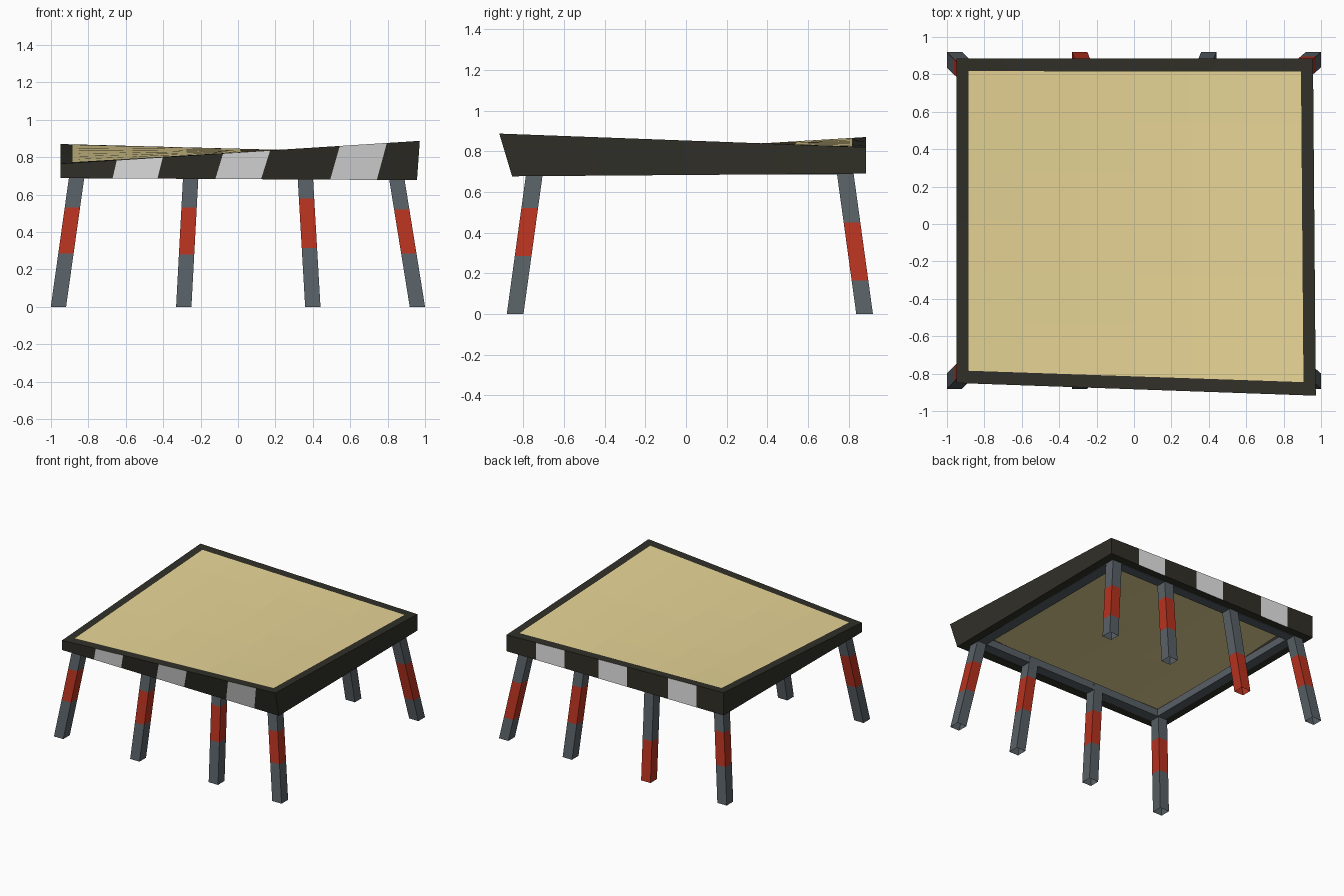
import bpy, bmesh
from mathutils import Vector

if "Cube" in bpy.data.objects:
    bpy.data.objects.remove(bpy.data.objects["Cube"])


def material(name, rgb):
    m = bpy.data.materials.new(name)
    m.diffuse_color = (*rgb, 1)
    m.use_nodes = True
    m.node_tree.nodes["Principled BSDF"].inputs["Base Color"].default_value = m.diffuse_color
    return m


TAN = material("tan canvas", (0.80, 0.665, 0.305))
DARK = material("dark rim", (0.030, 0.029, 0.021))
WHITE = material("pale grey stripe", (0.80, 0.80, 0.80))
RED = material("red band", (0.47, 0.032, 0.014))
SLATE = material("slate metal", (0.098, 0.117, 0.132))


def make(name, bm, mats):
    bmesh.ops.recalc_face_normals(bm, faces=bm.faces)
    me = bpy.data.meshes.new(name)
    bm.to_mesh(me)
    bm.free()
    for m in mats:
        me.materials.append(m)
    ob = bpy.data.objects.new(name, me)
    bpy.context.collection.objects.link(ob)
    return ob


# Corners in order: front left, front right, back right, back left
TOP = [Vector(p) for p in ((-.95, -.85, .765), (.972, -.918, .887), (.957, .885, .82), (-.95, .885, .870))]
BOT = [Vector(p) for p in ((-.95, -.85, .688), (.957, -.855, .677), (.957, .885, .69), (-.95, .885, .69))]
MU, MV = 0.034, 0.039  # rim width as a share of the side


def patch(c, u, v):
    return c[0].lerp(c[1], u).lerp(c[3].lerp(c[2], u), v)


def side_uv(side, t):
    return ((t, 0), (1, t), (1 - t, 1), (0, 1 - t))[side]


def inset(u, v):
    return MU + (1 - 2 * MU) * u, MV + (1 - 2 * MV) * v


# Twisted rim with slanted stripes on the front and stripes on the back
def share(xs):
    return [(x + .95) / 1.91 for x in xs]


front_bot = share((-.67, -.43, -.12, .125, .495, .745))
front_top = share((-.65, -.405, -.085, .165, .535, .785))
back = [1 - s for s in share((.70, .45, .15, -.10, -.46, -.71))]
plain = [.25, .5, .75]
sides = [(front_bot, front_top), (plain, plain), (back, back), (plain, plain)]

bm = bmesh.new()
loops, stripe = [], []
for s, (bots, tops) in enumerate(sides):
    for i, (tb, tt) in enumerate(zip([0] + bots, [0] + tops)):
        ub, ut = side_uv(s, tb), side_uv(s, tt)
        pts = (patch(BOT, *ub), patch(TOP, *ut), patch(TOP, *inset(*ut)), patch(BOT, *inset(*ub)))
        loops.append([bm.verts.new(p) for p in pts])
        stripe.append(s in (0, 2) and i % 2 == 1)
for i, a in enumerate(loops):
    b = loops[(i + 1) % len(loops)]
    for k in range(4):
        f = bm.faces.new((a[k], b[k], b[(k + 1) % 4], a[(k + 1) % 4]))
        f.material_index = int(k == 0 and stripe[i])
make("striped_rim", bm, [DARK, WHITE])

# Canvas sheet stretched inside the rim, flush with its top
N = 6
bm = bmesh.new()
grid = [[bm.verts.new(patch(TOP, *inset(i / N, j / N))) for i in range(N + 1)] for j in range(N + 1)]
for j in range(N):
    for i in range(N):
        bm.faces.new((grid[j][i], grid[j][i + 1], grid[j + 1][i + 1], grid[j + 1][i]))
sheet = make("canvas_sheet", bm, [TAN])
sol = sheet.modifiers.new("thickness", 'SOLIDIFY')
sol.thickness = 0.02
sol.offset = -1

# Square rail ring under the sheet
bm = bmesh.new()
outer = ((-.887, -.787), (.89, -.787), (.89, .822), (-.887, .822))
inner = ((-.815, -.705), (.805, -.705), (.805, .742), (-.815, .742))
prof = [[bm.verts.new((*p, z)) for p, z in ((o, .686), (o, .745), (n, .745), (n, .686))]
        for o, n in zip(outer, inner)]
for i in range(4):
    a, b = prof[i], prof[(i + 1) % 4]
    for k in range(4):
        bm.faces.new((a[k], b[k], b[(k + 1) % 4], a[(k + 1) % 4]))
make("under_frame", bm, [SLATE])


# Splayed square tube legs, open below, each with a red band between two heights
def leg(name, foot, top, band):
    bm = bmesh.new()
    levels = sorted({0, *band, .73})
    h = .041
    rings = []
    for z in levels:
        c = Vector(foot).lerp(Vector(top), z / .69)
        rings.append([bm.verts.new((c.x + dx * h, c.y + dy * h, z))
                      for dx, dy in ((-1, -1), (1, -1), (1, 1), (-1, 1))])
    for z, a, b in zip(levels, rings, rings[1:]):
        for k in range(4):
            f = bm.faces.new((a[k], a[(k + 1) % 4], b[(k + 1) % 4], b[k]))
            f.material_index = int(band[0] <= z < band[1])
    bm.faces.new(rings[-1])
    make(name, bm, [SLATE, RED])


leg_x = ((-.96, -.863), (-.29, -.253), (.40, .36), (.959, .848))
front_bands = ((.285, .53), (.28, .53), (.315, .58), (.285, .52))
back_bands = ((.28, .53), (0, .31), (.27, .55), (.165, .45))
for row, yf, yt, bands in (("front", -.84, -.745, front_bands), ("back", .878, .783, back_bands)):
    for i, ((xf, xt), band) in enumerate(zip(leg_x, bands)):
        leg(f"{row}_leg_{i + 1}", (xf, yf), (xt, yt), band)
